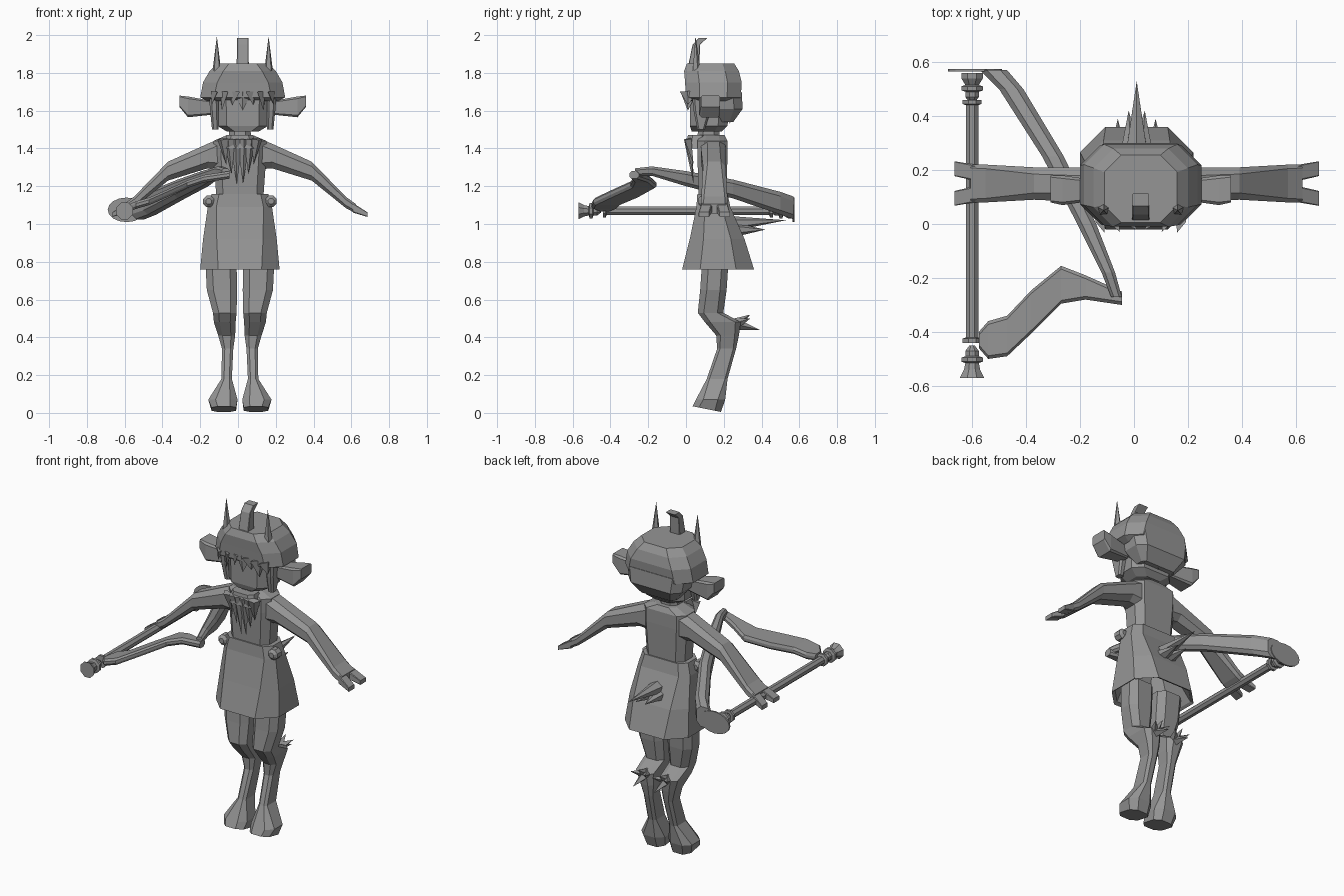
import bpy, bmesh
from mathutils import Vector, Matrix

cube = bpy.data.objects.get("Cube")
if cube:
    bpy.data.objects.remove(cube)

tone = (.3, .3, .3, 1)
grey = bpy.data.materials.new("plain grey")
grey.use_nodes = True
grey.diffuse_color = tone
grey.node_tree.nodes["Principled BSDF"].inputs["Base Color"].default_value = tone
BODY = .01    # centre line of the body
HEAD = .025   # centre line of the head


def finish(name, bm, centre=0, paired=False):
    """Turn a bmesh into a grey object, mirrored over its centre line if paired."""
    bmesh.ops.recalc_face_normals(bm, faces=bm.faces)
    mesh = bpy.data.meshes.new(name)
    bm.to_mesh(mesh)
    bm.free()
    mesh.materials.append(grey)
    part = bpy.data.objects.new(name, mesh)
    part.location.x = centre
    bpy.context.collection.objects.link(part)
    if paired:
        mirror = part.modifiers.new("Mirror", "MIRROR")
        mirror.use_mirror_merge = False


def slab(x=0, y=0, z=0, width=0, depth=0, height=0, cut=.25, lean=0):
    """Chamfered rectangle lying across the axis whose size is left out."""
    centre, half = Vector((x, y, z)), Vector((width, depth, height)) / 2
    first, second = [axis for axis in range(3) if half[axis]]
    a, b = half[first], half[second]
    c = cut * 2 * min(a, b)
    outline = []
    for u, v in ((c - a, -b), (a - c, -b), (a, c - b), (a, b - c),
                 (a - c, b), (c - a, b), (-a, b - c), (-a, c - b)):
        point = centre.copy()
        point[first] += u
        point[second] += v
        point.z += lean * v
        outline.append(point)
    return outline


def loft(name, *outlines, centre=0, paired=False):
    """Skin a row of outlines and close both ends."""
    bm = bmesh.new()
    loops = [[bm.verts.new(point) for point in outline] for outline in outlines]
    for low, high in zip(loops, loops[1:]):
        for i in range(len(low)):
            bm.faces.new((low[i - 1], low[i], high[i], high[i - 1]))
    bm.faces.new(loops[0])
    bm.faces.new(loops[-1])
    finish(name, bm, centre, paired)


def spikes(name, items, radius, sides=4, flat=1, centre=0, paired=False):
    """Group of pointed cones, each given as base and tip."""
    bm = bmesh.new()
    for base, tip in items:
        base, tip = Vector(base), Vector(tip)
        way = tip - base
        turn = way.to_track_quat("Z", "Y").to_matrix().to_4x4()
        squash = Matrix.Diagonal((1, flat, 1, 1))
        middle = Matrix.Translation((base + tip) / 2)
        bmesh.ops.create_cone(bm, cap_ends=True, segments=sides, radius1=radius, radius2=0,
                              depth=way.length, matrix=middle @ turn @ squash)
    finish(name, bm, centre, paired)


def turned(name, profile, x, z, y=0, facing=1, centre=0, paired=False):
    """Octagonal turned part along y from pairs of distance and diameter."""
    loft(name, *[slab(x=x, y=y + facing * along, z=z, width=size, height=size, cut=.3)
                 for along, size in profile], centre=centre, paired=paired)


# Torso, neck and flared skirt, hollow below
loft("torso",
     slab(z=1.08, y=.14, width=.24, depth=.14),
     slab(z=1.36, y=.14, width=.28, depth=.16),
     slab(z=1.44, y=.14, width=.28, depth=.16),
     slab(z=1.47, y=.14, width=.14, depth=.13), centre=BODY)
loft("neck",
     slab(z=1.44, y=.12, width=.12, depth=.12),
     slab(z=1.53, y=.12, width=.11, depth=.11), centre=BODY)
loft("skirt",
     slab(z=1, y=.15, width=.2, depth=.13),
     slab(z=.77, y=.17, width=.39, depth=.34),
     slab(z=.76, y=.17, width=.42, depth=.38),
     slab(z=.92, y=.165, width=.39, depth=.29),
     slab(z=1.09, y=.145, width=.34, depth=.18),
     slab(z=1.16, y=.14, width=.3, depth=.16), centre=BODY)

# Ragged collar, longest in the middle
loft("collar_band",
     slab(z=1.4, y=.05, width=.18, depth=.1),
     slab(z=1.47, y=.06, width=.14, depth=.1), centre=BODY)
spikes("collar_points",
       [((x, .01, 1.45), (x * .8, .04, 1.18 + abs(x) * 1.5)) for x in (.02, .055, .09)],
       radius=.035, flat=.6, centre=BODY, paired=True)

# Head with the chin drawn in
loft("head",
     slab(z=1.49, y=.11, width=.17, depth=.16),
     slab(z=1.52, y=.12, width=.27, depth=.2),
     slab(z=1.75, y=.13, width=.29, depth=.22), centre=HEAD)

# Mop of hair with ragged edges
loft("hair_cap",
     slab(z=1.65, y=.145, width=.37, depth=.23),
     slab(z=1.67, y=.145, width=.45, depth=.29),
     slab(z=1.75, y=.145, width=.42, depth=.3),
     slab(z=1.81, y=.135, width=.35, depth=.29),
     slab(z=1.85, y=.13, width=.27, depth=.25), centre=HEAD)
loft("hair_back",
     slab(z=1.54, y=.21, width=.23, depth=.08),
     slab(z=1.61, y=.21, width=.35, depth=.18),
     slab(z=1.7, y=.2, width=.38, depth=.19), centre=HEAD)
spikes("fringe",
       [((.05 * k, .015, 1.7), (.055 * k, .01, 1.6 + .03 * (k % 2))) for k in range(-3, 4)],
       radius=.05, flat=.4, centre=HEAD)
spikes("nape_locks",
       [((.055 * k, .26, 1.63), (.05 * k, .23, 1.53 + .015 * (k % 2))) for k in range(-2, 3)],
       radius=.045, flat=.6, centre=HEAD)
loft("side_locks",
     slab(z=1.5, x=.145, y=.08, width=.035, depth=.04),
     slab(z=1.6, x=.15, y=.085, width=.045, depth=.09),
     slab(z=1.7, x=.155, y=.09, width=.05, depth=.12), centre=HEAD, paired=True)
loft("crown_tuft",
     slab(z=1.83, y=.04, width=.065, depth=.06, cut=.05),
     slab(z=1.95, y=.055, width=.06, depth=.04, cut=.05),
     slab(z=1.985, y=.09, width=.06, depth=.045, cut=.05), centre=HEAD)

# Horns and flared box ears
spikes("horns", [((.137, .055, 1.81), (.137, .05, 1.995))],
       radius=.024, sides=5, centre=HEAD, paired=True)
loft("ears",
     slab(x=.15, y=.125, z=1.615, depth=.07, height=.07, cut=.1),
     slab(x=.29, y=.125, z=1.62, depth=.11, height=.11, cut=.1),
     slab(x=.335, y=.13, z=1.65, depth=.1, height=.06, cut=.1), centre=HEAD, paired=True)

# Arms ending in two splayed fingers
loft("arms",
     slab(x=.11, y=.145, z=1.37, depth=.13, height=.16),
     slab(x=.17, y=.145, z=1.36, depth=.13, height=.13),
     slab(x=.38, y=.15, z=1.28, depth=.12, height=.1),
     slab(x=.56, y=.15, z=1.115, depth=.14, height=.06),
     slab(x=.615, y=.15, z=1.08, depth=.14, height=.05), centre=BODY, paired=True)
for name, way in (("front_fingers", -1), ("rear_fingers", 1)):
    loft(name,
         slab(x=.6, y=.15 + way * .04, z=1.085, depth=.06, height=.05, cut=.1),
         slab(x=.675, y=.15 + way * .055, z=1.05, depth=.055, height=.025, cut=.1),
         centre=BODY, paired=True)

# Legs with a backward hock and a broad foot
loft("legs",
     slab(z=.8, x=.1, y=.155, width=.165, depth=.14),
     slab(z=.65, x=.095, y=.145, width=.16, depth=.14),
     slab(z=.53, x=.08, y=.13, width=.125, depth=.135),
     slab(z=.48, x=.08, y=.195, width=.115, depth=.19),
     slab(z=.41, x=.07, y=.22, width=.09, depth=.12),
     slab(z=.34, x=.065, y=.215, width=.06, depth=.1),
     slab(z=.18, x=.07, y=.165, width=.055, depth=.11),
     slab(z=.07, x=.09, y=.13, width=.155, depth=.155),
     slab(z=.02, x=.085, y=.11, width=.13, depth=.15, lean=-.2), centre=BODY, paired=True)
spikes("heel_tufts",
       [((.07, .26, .47), tip) for tip in
        ((.07, .39, .44), (.12, .34, .5), (.02, .34, .5), (.07, .34, .52))],
       radius=.032, centre=BODY, paired=True)

# Hip knobs and pointed tail
turned("hip_knobs", [(-.035, .03), (-.02, .06), (.02, .06), (.035, .03)],
       x=.165, z=1.12, y=.1, centre=BODY, paired=True)
spikes("tail", [((0, .21, 1), (0, .53, 1.02))], radius=.055, sides=6, flat=.8, centre=BODY)
spikes("tail_barbs", [((.02, .25, .97), (.03, .42, .97))],
       radius=.05, sides=6, flat=.8, centre=BODY, paired=True)

# Bow grip with a turned finial at each end
grip = {"x": -.6, "z": 1.07}
turned("bow_rod", [(-.44, .07), (-.425, .07), (-.42, .046),
                   (.44, .046), (.445, .07), (.46, .07)], **grip)
finial = [(.45, .02), (.47, .05), (.49, .05), (.495, .08), (.51, .08), (.515, .05)]
turned("bow_front_finial", finial + [(.54, .06), (.57, .09)], facing=-1, **grip)
turned("bow_rear_finial", finial + [(.54, .08), (.56, .08)], **grip)

# Long curved rear limb and broad front blade
loft("bow_rear_limb",
     slab(y=.57, x=-.52, z=1.085, width=.1, height=.12),
     slab(y=.5, x=-.455, z=1.11, width=.09, height=.12),
     slab(y=.25, x=-.3, z=1.185, width=.08, height=.1),
     slab(y=0, x=-.175, z=1.24, width=.07, height=.08),
     slab(y=-.18, x=-.095, z=1.28, width=.05, height=.05),
     slab(y=-.27, x=-.065, z=1.275, width=.04, height=.04))
blade_thickness = .04
loft("bow_front_blade", *[
    slab(x=x, y=y, z=z, depth=depth, height=blade_thickness, cut=.3)
    for x, y, z, depth in ((-.045, -.275, 1.26, .05), (-.18, -.235, 1.24, .09),
                           (-.27, -.225, 1.21, .14), (-.38, -.325, 1.16, .16),
                           (-.47, -.415, 1.12, .15), (-.54, -.43, 1.1, .14),
                           (-.575, -.43, 1.085, .06))])

# Oval plate closing the rear limb
plate = bmesh.new()
bmesh.ops.create_cone(plate, cap_ends=True, segments=16, radius1=.1, radius2=.1, depth=.01,
                      matrix=Matrix.Translation((-.59, .57, 1.075))
                      @ Matrix.Diagonal((1, 1, .65, 1)) @ Matrix.Rotation(1.57, 4, "X"))
finish("bow_end_plate", plate)
